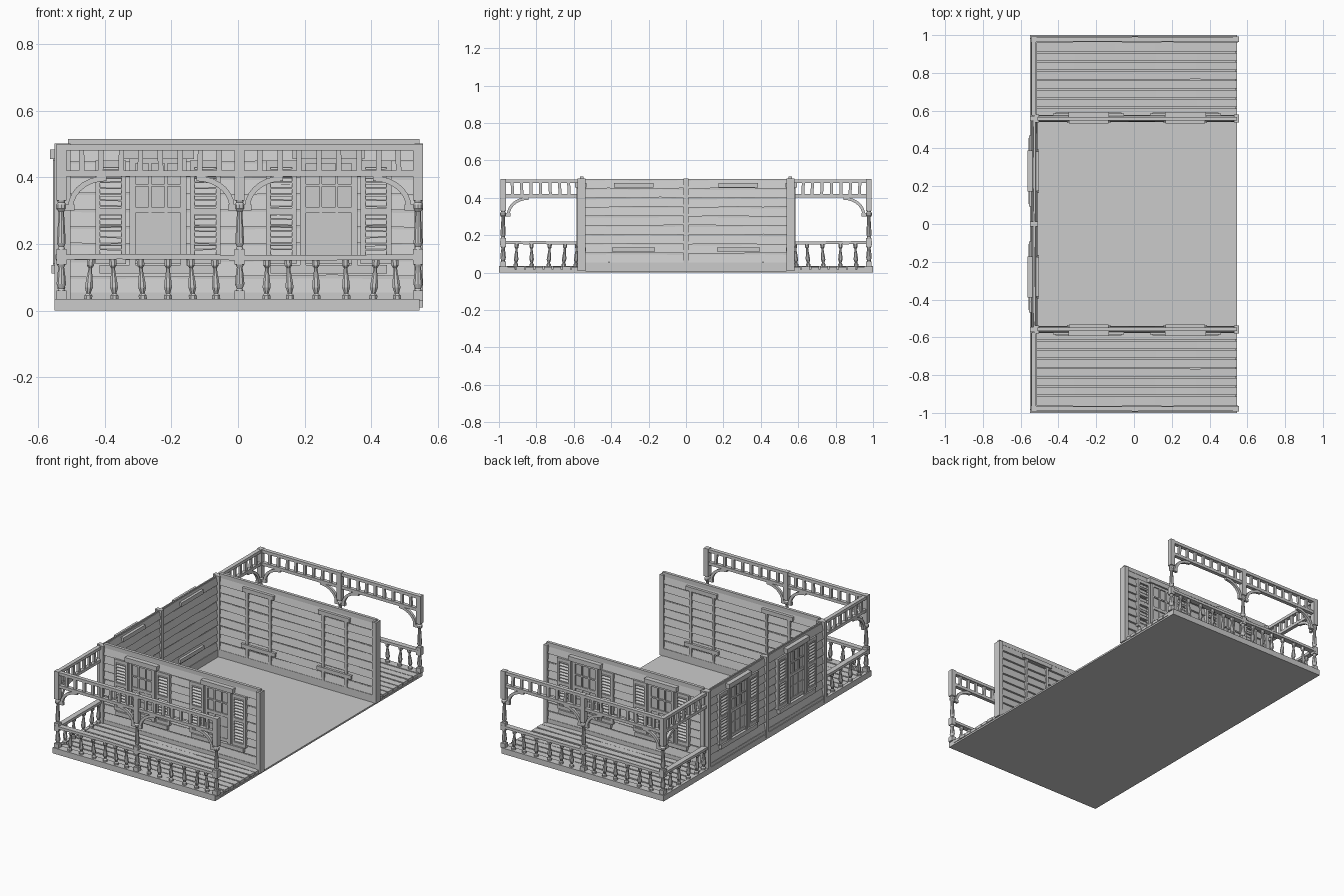
import bpy, bmesh, math, random
from mathutils import Matrix, Vector

if "Cube" in bpy.data.objects:
    bpy.data.objects.remove(bpy.data.objects["Cube"])

random.seed(4)
T = Matrix.Translation
TURN = Matrix.Rotation(-math.pi / 2, 4, 'Z')     # local u -> -y, local -v -> -x
MIRROR = Matrix.Diagonal((1, -1, 1, 1))


def jit(a):
    return random.uniform(-a, a)


def loft(bm, rings):
    vs = [[bm.verts.new(p) for p in r] for r in rings]
    n = len(vs[0])
    for a, b in zip(vs, vs[1:]):
        for i in range(n):
            bm.faces.new((a[i], a[(i + 1) % n], b[(i + 1) % n], b[i]))
    bm.faces.new(vs[0][::-1])
    bm.faces.new(vs[-1])


def box(bm, u0, u1, v0, v1, z0, z1):
    loft(bm, [[(u0, v0, z), (u1, v0, z), (u1, v1, z), (u0, v1, z)] for z in (z0, z1)])


def plank(bm, u0, u1, section, segs=4, wobble=0.003):
    # board along u with a (v, z) cross-section, slightly warped
    rings = []
    for i in range(segs + 1):
        u = u0 + (u1 - u0) * i / segs
        dv, dz = jit(wobble * 0.3), jit(wobble)
        rings.append([(u, v + dv, z + dz) for v, z in section])
    loft(bm, rings)


def lathe(bm, u, v, profile, n=8, lean=0.0):
    z0 = profile[0][1]
    rings = []
    for r, z in profile:
        ring = []
        for k in range(n):
            a = 2 * math.pi * (k + 0.5) / n
            ring.append((u + r * math.cos(a) + lean * (z - z0), v + r * math.sin(a), z))
        rings.append(ring)
    loft(bm, rings)


def finish(bm, name, m=Matrix(), mirror=False):
    bmesh.ops.transform(bm, matrix=m, verts=bm.verts)
    for flip in ([False, True] if mirror else [False]):
        if flip:
            bmesh.ops.transform(bm, matrix=MIRROR, verts=bm.verts)
        bmesh.ops.recalc_face_normals(bm, faces=bm.faces)
        full = (("back_" if flip else "front_") if mirror else "") + name
        me = bpy.data.meshes.new(full)
        bm.to_mesh(me)
        bpy.context.collection.objects.link(bpy.data.objects.new(full, me))
    bm.free()


# Base slab and room floor
bm = bmesh.new()
box(bm, -0.54, 0.545, -0.99, 0.99, 0, 0.01)
finish(bm, "base_floor")
bm = bmesh.new()
box(bm, -0.55, -0.53, -0.99, 0.99, 0, 0.035)
finish(bm, "left_fascia")

# Porch floor boards and fascia
bm = bmesh.new()
box(bm, -0.55, 0.545, -1.0, -0.955, 0, 0.035)
box(bm, -0.53, 0.54, -0.96, -0.56, 0.005, 0.018)
for i in range(8):
    y = -0.955 + i * 0.049
    plank(bm, -0.53, 0.545, [(y, 0.014), (y + 0.042, 0.014), (y + 0.042, 0.031), (y, 0.031)], 5, 0.002)
finish(bm, "porch_floor", mirror=True)


def siding(bm, u0, u1, splits):
    # core panel with tilted weatherboards on both sides
    box(bm, u0, u1, -0.004, 0.004, 0.01, 0.5)
    edges = [u0] + splits + [u1]
    for s in (-1, 1):
        for a, b in zip(edges, edges[1:]):
            for i in range(9):
                z = 0.054 + i * 0.0495
                plank(bm, a, b, [(s * 0.003, z), (s * 0.016, z),
                                 (s * 0.007, z + 0.043), (s * 0.003, z + 0.043)])
    # baseboards
    box(bm, u0, u1, -0.018, 0.018, 0.008, 0.055)


def window(bm, c, side_trim):
    w = 0.085
    box(bm, c - w, c + w, -0.018, -0.003, 0.14, 0.455)
    for s in (-1, 1):
        e = c + s * (w - 0.008)
        box(bm, e - 0.009, e + 0.009, -0.027, -0.01, 0.135, 0.46)
        if side_trim:
            box(bm, e - 0.008, e + 0.008, 0.005, 0.02, 0.055, 0.46)
    # sashes with 3 x 2 panes
    for z0, z1, d in ((0.152, 0.302, 0.022), (0.302, 0.45, 0.025)):
        for z in (z0, (z0 + z1) / 2, z1):
            h = 0.004 if z == (z0 + z1) / 2 else 0.009
            box(bm, c - w + 0.005, c + w - 0.005, -d, -0.01, z - h, z + h)
        for k in (-1, 1):
            box(bm, c + k * 0.024 - 0.004, c + k * 0.024 + 0.004, -d, -0.01, z0, z1)
    # lintels and sills, outside and inside
    box(bm, c - 0.108, c + 0.108, -0.036, -0.003, 0.455, 0.483)
    box(bm, c - 0.175, c + 0.175, -0.031, -0.003, 0.112, 0.137)
    box(bm, c - 0.105, c + 0.105, 0.003, 0.026, 0.455, 0.48)
    box(bm, c - 0.115, c + 0.115, 0.003, 0.024, 0.112, 0.135)


def shutter(bm, c):
    w = 0.046
    for s in (-1, 1):
        e = c + s * (w - 0.007)
        box(bm, e - 0.007, e + 0.007, -0.027, -0.006, 0.14, 0.45)
    for z in (0.15, 0.298, 0.44):
        box(bm, c - w + 0.006, c + w - 0.006, -0.026, -0.006, z - 0.01, z + 0.01)
    for i in range(14):
        z = 0.163 + i * 0.0182 + (0.02 if i > 6 else 0)
        plank(bm, c - w + 0.01, c + w - 0.01,
              [(-0.014, z + 0.010), (-0.024, z), (-0.024, z + 0.004), (-0.014, z + 0.014)], 1, 0.001)


def wall(name, m, u0, u1, splits, centres, posts, trim, cap, mirror):
    parts = {"siding": bmesh.new(), "windows": bmesh.new(),
             "shutters": bmesh.new(), "corner_trim": bmesh.new()}
    siding(parts["siding"], u0, u1, splits)
    for c in centres:
        window(parts["windows"], c, trim)
        for s in (-1, 1):
            shutter(parts["shutters"], c + s * 0.142)
    for p in posts:
        box(parts["corner_trim"], p - 0.013, p + 0.013, -0.023, 0.021, 0.01, 0.502)
    if cap:
        box(parts["corner_trim"], u0, u1, -0.009, 0.009, 0.49, 0.515)
    for k, b in parts.items():
        finish(b, name + "_" + k, m, mirror)


# Room walls: front and back mirrored, left wall closes the side
wall("wall", T((0, -0.558, 0)), -0.51, 0.545, [], (-0.24, 0.272), (-0.515, 0.542), True, True, True)
wall("left_wall", T((-0.528, 0, 0)) @ TURN, -0.55, 0.55, [0.0], (-0.28, 0.28),
     (-0.558, 0.0, 0.558), False, False, False)

BALUSTER = [(0.013, 0.03), (0.013, 0.045), (0.007, 0.052), (0.013, 0.07), (0.011, 0.09),
            (0.007, 0.115), (0.006, 0.128), (0.012, 0.136), (0.012, 0.155)]


def railing(name, m, u0, u1, balusters, slats, brackets):
    # handrail, frieze beams
    bm = bmesh.new()
    plank(bm, u0, u1, [(-0.016, 0.152), (0.016, 0.152), (0.016, 0.168), (-0.016, 0.168)], 6, 0.003)
    finish(bm, name + "_handrail", m, True)
    bm = bmesh.new()
    box(bm, u0, u1, -0.012, 0.012, 0.48, 0.498)
    box(bm, u0, u1, -0.011, 0.011, 0.402, 0.42)
    for u in slats:
        a, b = jit(0.003), jit(0.003)
        loft(bm, [[(u + o - 0.008, -0.007, z), (u + o + 0.008, -0.007, z),
                   (u + o + 0.008, 0.007, z), (u + o - 0.008, 0.007, z)]
                  for z, o in ((0.415, a), (0.485, b))])
    finish(bm, name + "_frieze", m, True)
    bm = bmesh.new()
    for u in balusters:
        lathe(bm, u, 0, BALUSTER, 8, jit(0.08))
    finish(bm, name + "_balusters", m, True)
    # curved brackets below the frieze
    bm = bmesh.new()
    for u, s in brackets:
        rings = []
        for i in range(8):
            a = math.pi / 2 * i / 7
            ring = []
            for ra, rz, v in ((0.115, 0.095, -0.008), (0.115, 0.095, 0.008),
                              (0.099, 0.079, 0.008), (0.099, 0.079, -0.008)):
                ring.append((u + s * (0.125 - ra * math.cos(a)), v, 0.31 + rz * math.sin(a)))
            rings.append(ring)
        loft(bm, rings)
        box(bm, min(u, u + s * 0.03), max(u, u + s * 0.03), -0.008, 0.008, 0.3, 0.318)
    finish(bm, name + "_brackets", m, True)


# Porch railings
POSTS = (-0.53, 0.005, 0.54)
railing("long", T((0, -0.978, 0)), -0.545, 0.55,
        [-0.45, -0.37, -0.285, -0.21, -0.135, -0.065, 0.085, 0.157, 0.235, 0.325, 0.405, 0.478],
        [p + 0.0594 * i for p in POSTS[:2] for i in range(1, 9)],
        [(-0.52, 1), (0, -1), (0.01, 1), (0.53, -1)])
railing("side", T((-0.53, 0, 0)) @ TURN, 0.575, 0.985, [0.59, 0.655, 0.735, 0.825, 0.91],
        [0.575 + 0.0505 * i for i in range(1, 8)], [(0.968, -1)])

# Turned posts with square blocks
bm = bmesh.new()
for x in POSTS:
    for z0, z1 in ((0.03, 0.06), (0.138, 0.185), (0.33, 0.5)):
        box(bm, x - 0.015, x + 0.015, -0.993, -0.963, z0, z1)
    lathe(bm, x, -0.978, [(0.014, 0.055), (0.009, 0.066), (0.015, 0.08), (0.012, 0.11),
                          (0.009, 0.13), (0.014, 0.14)], 10)
    lathe(bm, x, -0.978, [(0.014, 0.18), (0.009, 0.192), (0.014, 0.203), (0.012, 0.24),
                          (0.009, 0.285), (0.009, 0.297), (0.016, 0.306), (0.016, 0.318),
                          (0.011, 0.325), (0.014, 0.333)], 10)
finish(bm, "porch_posts", mirror=True)
